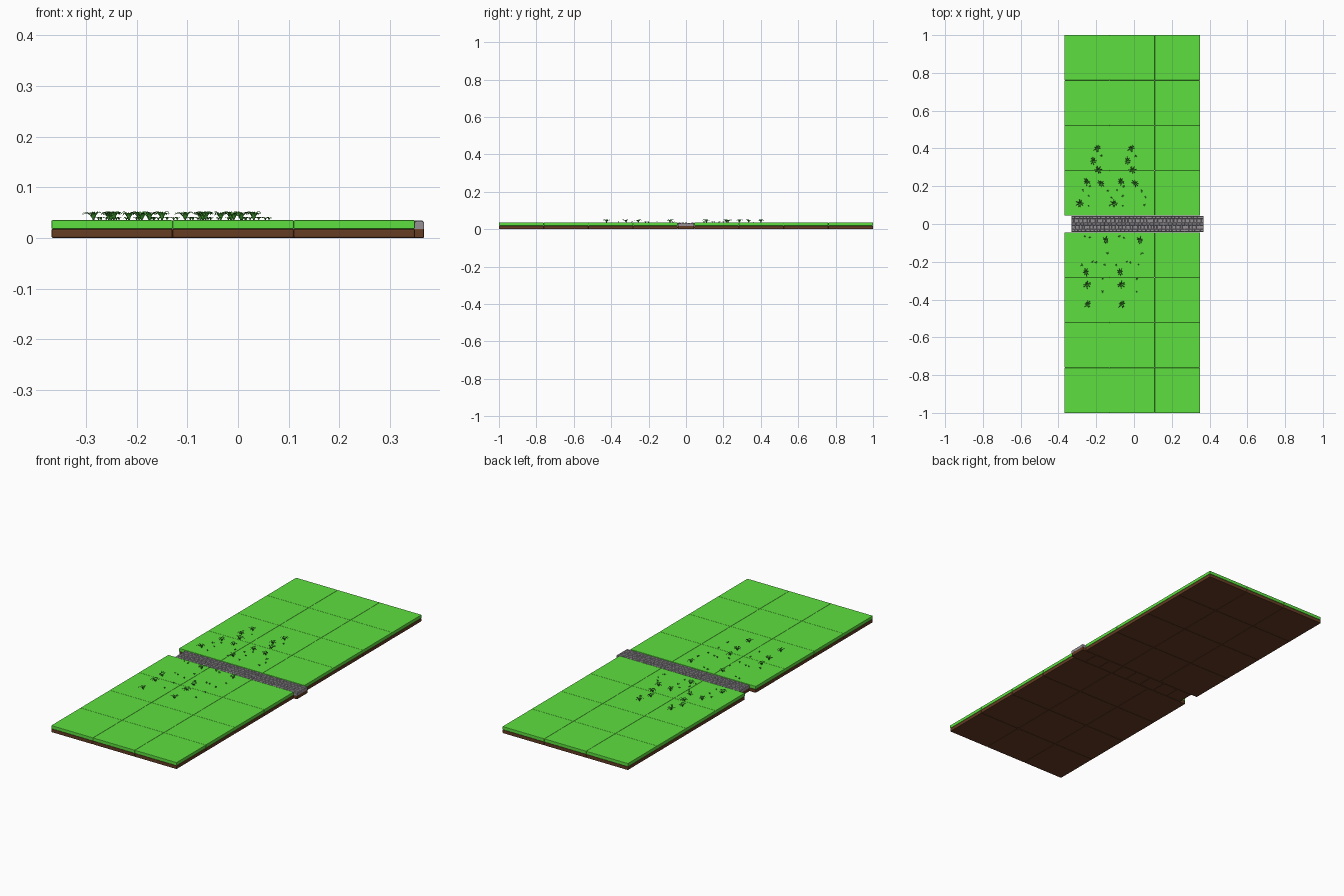
import bpy, bmesh, math, random
from mathutils import Matrix, Vector

if "Cube" in bpy.data.objects:
    bpy.data.objects.remove(bpy.data.objects["Cube"])

random.seed(4)


def material(name, col):
    m = bpy.data.materials.new(name)
    m.diffuse_color = (*col, 1)
    m.use_nodes = True
    m.node_tree.nodes["Principled BSDF"].inputs["Base Color"].default_value = m.diffuse_color
    return m


GRASS = material("grass_green", (0.11, 0.74, 0.05))
LEAF = material("leaf_green", (0.07, 0.45, 0.04))
DIRT = material("dirt_brown", (0.13, 0.045, 0.017))
STONE = material("stone_grey", (0.30, 0.28, 0.30))


def finish(bm, name, mat):
    me = bpy.data.meshes.new(name)
    bm.to_mesh(me)
    bm.free()
    me.materials.append(mat)
    return me


def add_box(bm, x0, x1, y0, y1, z0, z1):
    mat = Matrix.Translation(((x0 + x1) / 2, (y0 + y1) / 2, (z0 + z1) / 2))
    mat = mat @ Matrix.Diagonal((x1 - x0, y1 - y0, z1 - z0, 1))
    bmesh.ops.create_cube(bm, size=1, matrix=mat)


def bevelled(bm, width, segments):
    bmesh.ops.bevel(bm, geom=bm.edges[:], offset=width, segments=segments,
                    profile=0.5, affect='EDGES')


def box_mesh(name, sx, sy, z0, z1, mat, bevel):
    bm = bmesh.new()
    add_box(bm, -sx / 2, sx / 2, -sy / 2, sy / 2, z0, z1)
    bevelled(bm, bevel, 2)
    return finish(bm, name, mat)


def place(name, me, x=0, y=0, z=0, rot=0, scale=1):
    ob = bpy.data.objects.new(name, me)
    ob.location = (x, y, z)
    ob.rotation_euler.z = rot
    ob.scale = (scale,) * 3
    bpy.context.collection.objects.link(ob)
    return ob


# Square ground tiles: turf on dirt, 3 x 4 on each side of the path
T = 0.239
turf = box_mesh("turf", T, T, 0.018, 0.035, GRASS, 0.002)
soil = box_mesh("soil", T, T, 0.0, 0.018, DIRT, 0.003)
for side in (-1, 1):
    for i in range(3):
        for j in range(4):
            x = -0.368 + T * (i + 0.5)
            y = side * (0.044 + T * (j + 0.5))
            place("turf_tile", turf, x, y)
            place("soil_tile", soil, x, y)

# Path: dirt blocks, mortar bed and staggered cobbles, shifted toward +x
PX0, PX1, PW = -0.332, 0.367, 0.086
N = 8
step = (PX1 - PX0) / N
path_soil = box_mesh("path_soil", step, PW, 0.0, 0.018, DIRT, 0.002)
path_bed = box_mesh("path_bed", step, PW, 0.017, 0.0315, STONE, 0.001)
for i in range(N):
    x = PX0 + step * (i + 0.5)
    place("path_soil_block", path_soil, x)
    place("path_bed_block", path_bed, x)

bm = bmesh.new()
rows = 5
rh = PW / rows
for r in range(rows):
    y = -PW / 2 + r * rh
    x = PX0
    while x < PX1 - 0.004:
        w = random.uniform(0.014, 0.026)
        x1 = min(x + w, PX1)
        if PX1 - x1 < 0.012:
            x1 = PX1
        add_box(bm, x + 0.0008, x1 - 0.0008, y + 0.0008, y + rh - 0.0008,
                0.020, 0.0335 + random.uniform(-0.0008, 0.0008))
        x = x1
bevelled(bm, 0.0018, 1)
place("path_cobbles", finish(bm, "path_cobbles", STONE))


# Arching leaf blades fanned around a root
def tuft_mesh(name, count, reach, height):
    bm = bmesh.new()
    for k in range(count):
        a = 2 * math.pi * k / count + random.uniform(-0.3, 0.3)
        d = Vector((math.cos(a), math.sin(a), 0))
        s = Vector((-d.y, d.x, 0))
        rr = reach * random.uniform(0.7, 1.1)
        hh = height * random.uniform(0.75, 1.0)
        prev = None
        for t, w in ((0, 0.5), (0.25, 0.9), (0.55, 1), (0.8, 0.7), (1, 0.06)):
            c = d * (rr * t) + Vector((0, 0, hh * 4 * t * (0.78 - 0.60 * t) / 1.02))
            half = s * (0.13 * reach * w)
            ridge = Vector((0, 0, -0.05 * reach * w))
            cur = [bm.verts.new(p) for p in (c - half, c + ridge, c + half)]
            if prev:
                for q in (0, 1):
                    bm.faces.new((prev[q], cur[q], cur[q + 1], prev[q + 1]))
            prev = cur
    return finish(bm, name, LEAF)


tufts = [tuft_mesh("tuft", 8, 0.022, 0.018) for _ in range(3)]
sprouts = [tuft_mesh("sprout", 6, 0.008, 0.007) for _ in range(2)]

# Each planting is repeated once, 0.181 further along x
tuft_spots = [(-0.195, 0.40), (-0.215, 0.335), (-0.19, 0.285), (-0.25, 0.225),
              (-0.175, 0.215), (-0.285, 0.11), (-0.15, -0.085),
              (-0.255, -0.255), (-0.25, -0.32), (-0.245, -0.425)]
sprout_spots = [(-0.172, 0.36), (-0.235, 0.20), (-0.27, 0.18), (-0.24, 0.15),
                (-0.14, 0.175), (-0.12, 0.14), (-0.127, 0.10), (-0.24, 0.095),
                (-0.26, -0.065), (-0.235, -0.072), (-0.14, -0.155),
                (-0.22, -0.20), (-0.20, -0.203), (-0.157, -0.215),
                (-0.275, -0.217), (-0.165, -0.29), (-0.167, -0.36)]
for name, spots, kinds in (("grass_tuft", tuft_spots, tufts),
                           ("small_sprout", sprout_spots, sprouts)):
    for i, (x, y) in enumerate(spots):
        rot = random.uniform(0, 6.28)
        for dx in (0, 0.181):
            place(name, kinds[i % len(kinds)], x + dx, y, 0.0348, rot)
